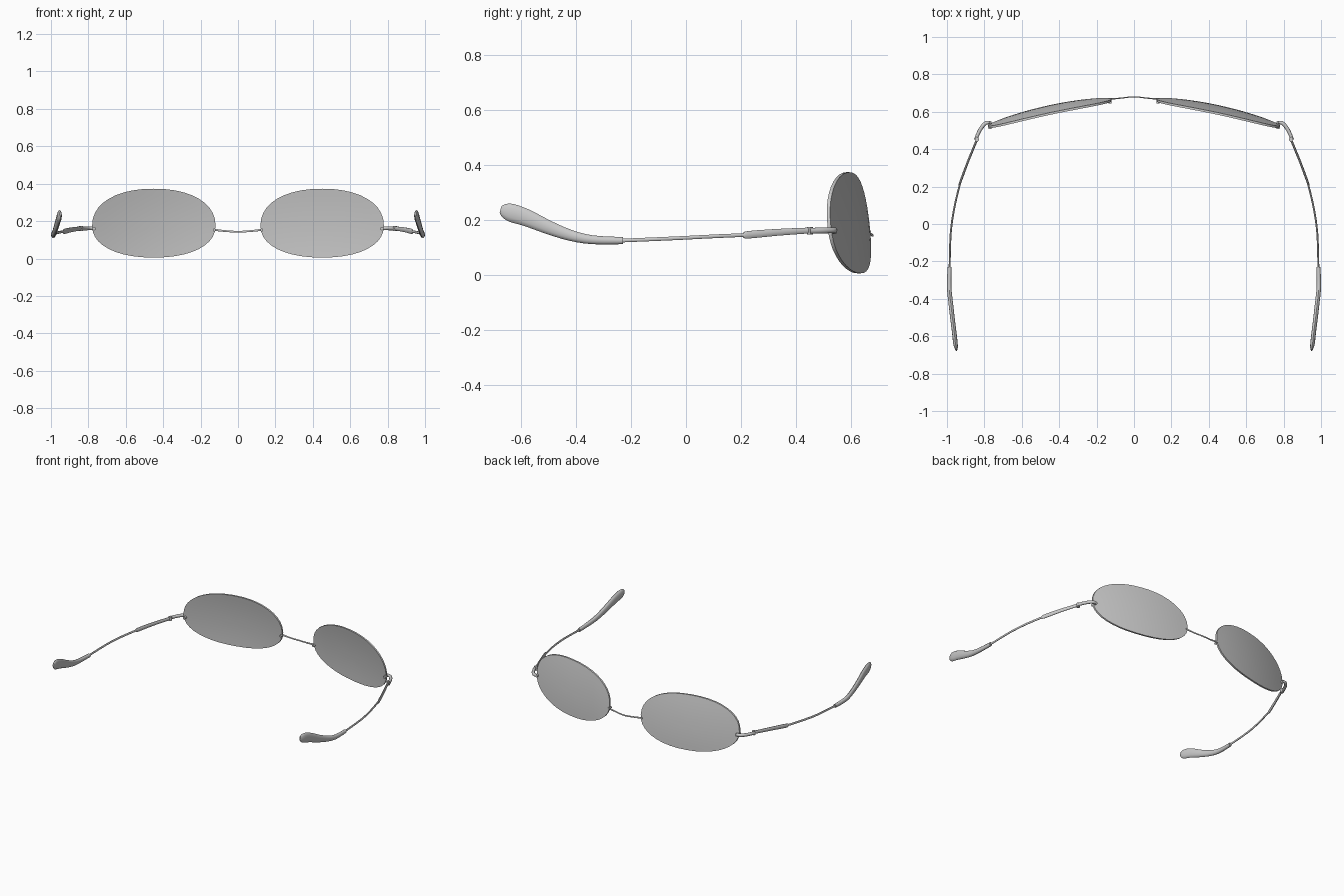
import bpy, bmesh, math
from mathutils import Vector

if "Cube" in bpy.data.objects:
    bpy.data.objects.remove(bpy.data.objects["Cube"])


def finish(name, bm, mirror=True, angle=40):
    bmesh.ops.recalc_face_normals(bm, faces=bm.faces[:])
    me = bpy.data.meshes.new(name)
    bm.to_mesh(me)
    bm.free()
    ob = bpy.data.objects.new(name, me)
    bpy.context.collection.objects.link(ob)
    bpy.ops.object.select_all(action='DESELECT')
    ob.select_set(True)
    bpy.context.view_layer.objects.active = ob
    bpy.ops.object.shade_smooth_by_angle(angle=math.radians(angle))
    if mirror:
        m = ob.modifiers.new("Mirror", 'MIRROR')
        m.use_mirror_merge = False
    return ob


def smooth(rows, steps):
    """Catmull-Rom through rows of (x, y, z, side radius, height radius)."""
    rows = [Vector(r) for r in rows]
    out = []
    for i in range(len(rows) - 1):
        a, b, c, d = rows[max(i - 1, 0)], rows[i], rows[i + 1], rows[min(i + 2, len(rows) - 1)]
        for s in range(steps):
            t = s / steps
            out.append(0.5 * (2 * b + (c - a) * t + (2 * a - 5 * b + 4 * c - d) * t * t
                              + (3 * b - a - 3 * c + d) * t ** 3))
    return out + [rows[-1]]


def tube(name, rows, steps=4, sides=10, mirror=True):
    """Elliptical tube swept along a smoothed path."""
    rows = smooth(rows, steps)
    pts = [Vector(r[:3]) for r in rows]
    bm = bmesh.new()
    rings = []
    for i, r in enumerate(rows):
        tan = (pts[min(i + 1, len(pts) - 1)] - pts[max(i - 1, 0)]).normalized()
        side = tan.cross(Vector((0, 0, 1))).normalized()
        up = side.cross(tan)
        ring = []
        for k in range(sides):
            a = 2 * math.pi * k / sides
            ring.append(bm.verts.new(pts[i] + side * math.cos(a) * r[3] + up * math.sin(a) * r[4]))
        rings.append(ring)
    for a, b in zip(rings, rings[1:]):
        for k in range(sides):
            j = (k + 1) % sides
            bm.faces.new((a[k], a[j], b[j], b[k]))
    bm.faces.new(rings[0])
    bm.faces.new(rings[-1])
    return finish(name, bm, mirror)


# Lenses: curved, tilted oval shells
def lens_y(x, z):
    u, w = x - 0.45, z - 0.19
    return 0.618 - 0.215 * u + -0.11 * w - 0.25 * (u * u + w * w)


SEG, RINGS, THICK, E = 40, 6, 0.012, 2 / 2.2
bm = bmesh.new()
layers = []
for off in (THICK / 2, -THICK / 2):
    centre = bm.verts.new((0.45, lens_y(0.45, 0.175) + off, 0.175))
    rings = []
    for r in range(1, RINGS + 1):
        ring = []
        for k in range(SEG):
            a = 2 * math.pi * k / SEG
            c, s = math.cos(a), math.sin(a)
            x = 0.45 + 0.33 * math.copysign(abs(c) ** E, c) * r / RINGS
            z = 0.175 + (0.198 if s > 0 else 0.17) * math.copysign(abs(s) ** E, s) * r / RINGS
            ring.append(bm.verts.new((x, lens_y(x, z) + off, z)))
        rings.append(ring)
    for k in range(SEG):
        j = (k + 1) % SEG
        bm.faces.new((centre, rings[0][k], rings[0][j]))
        for a, b in zip(rings, rings[1:]):
            bm.faces.new((a[k], a[j], b[j], b[k]))
    layers.append(rings[-1])
for k in range(SEG):
    j = (k + 1) % SEG
    bm.faces.new((layers[0][k], layers[0][j], layers[1][j], layers[1][k]))
finish("lenses", bm)

# Nose bridge wire and its end studs
tube("bridge", [(-0.128, 0.668, 0.154, .004, .006), (-0.07, 0.673, 0.147, .003, .005),
                (0, 0.680, 0.143, .003, .005),
                (0.07, 0.673, 0.147, .003, .005), (0.128, 0.668, 0.154, .004, .006)],
     mirror=False)
tube("bridge_studs", [(0.127, 0.645, 0.153, .008, .008), (0.127, 0.674, 0.153, .008, .008)], 1)

# End pieces wrapping from lens to temple
tube("lens_pins", [(0.770, 0.507, 0.160, .009, .010), (0.770, 0.548, 0.160, .009, .010)], 1)
tube("end_pieces", [(0.768, 0.542, 0.162, .008, .010), (0.795, 0.538, 0.162, .010, .011),
                    (0.824, 0.502, 0.161, .010, .011), (0.847, 0.450, 0.160, .009, .011)])

# Hinge barrels
bm = bmesh.new()
bmesh.ops.create_cone(bm, cap_ends=True, segments=12, radius1=0.011, radius2=0.011, depth=0.028)
bmesh.ops.translate(bm, verts=bm.verts, vec=(0.839, 0.452, 0.160))
finish("hinge_barrels", bm)

# Temples: flat sleeve, thin wire, curved ear tip
tube("temple_sleeves", [(0.840, 0.450, 0.161, .006, .011), (0.889, 0.330, 0.154, .006, .013),
                        (0.928, 0.225, 0.145, .006, .014), (0.934, 0.208, 0.144, .004, .007)])
tube("temple_wires", [(0.928, 0.225, 0.145, .005, .007), (0.960, 0.090, 0.139, .005, .007),
                      (0.980, -0.050, 0.132, .005, .007), (0.986, -0.240, 0.124, .005, .007)])
tube("ear_tips", [(0.986, -0.230, 0.124, .011, .013), (0.988, -0.340, 0.127, .012, .016),
                  (0.980, -0.420, 0.143, .012, .020), (0.971, -0.500, 0.172, .012, .025),
                  (0.961, -0.580, 0.207, .012, .031), (0.955, -0.635, 0.225, .012, .033),
                  (0.951, -0.662, 0.234, .009, .025), (0.950, -0.675, 0.238, .004, .012)],
     steps=3, sides=12)
